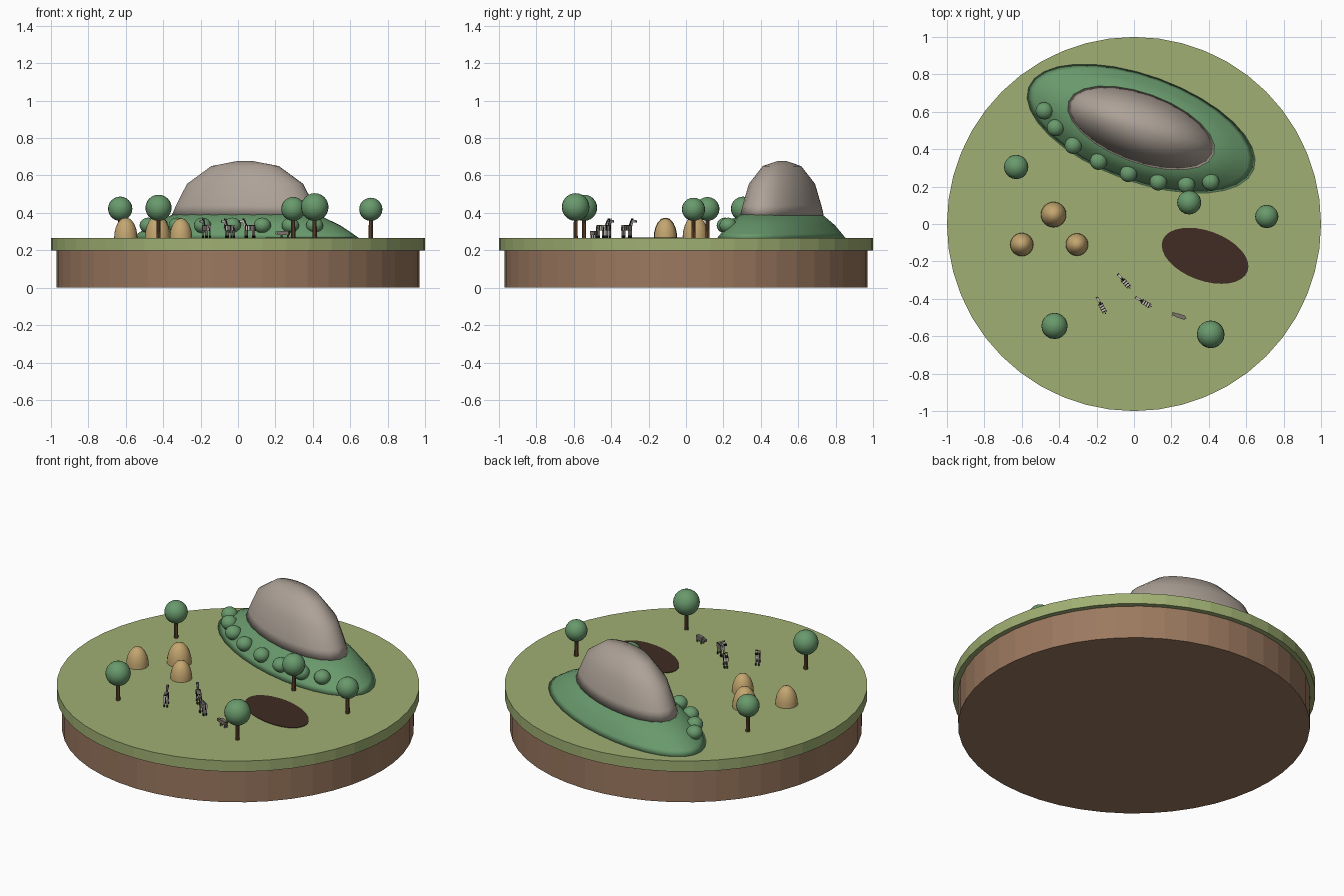
import bpy, bmesh, math
from mathutils import Matrix, Vector

cube = bpy.data.objects.get("Cube")
if cube:
    bpy.data.objects.remove(cube, do_unlink=True)

GROUND = 0.265
TILT = math.radians(-20)


def material(name, r, g, b):
    m = bpy.data.materials.new(name)
    m.use_nodes = True
    m.diffuse_color = (r, g, b, 1)
    bsdf = next(n for n in m.node_tree.nodes if n.type == 'BSDF_PRINCIPLED')
    bsdf.inputs["Base Color"].default_value = (r, g, b, 1)
    bsdf.inputs["Roughness"].default_value = 0.9
    return m


grass = material("grass green", 0.35, 0.43, 0.17)
soil = material("soil brown", 0.33, 0.19, 0.115)
mud = material("dark mud", 0.05, 0.025, 0.017)
leaf = material("leaf green", 0.14, 0.32, 0.15)
stone = material("warm stone", 0.42, 0.36, 0.31)
straw = material("straw", 0.55, 0.38, 0.16)
bark = material("bark", 0.16, 0.08, 0.04)
white = material("pale hide", 0.6, 0.55, 0.5)
black = material("black stripe", 0.015, 0.013, 0.012)
grey = material("grey hide", 0.2, 0.17, 0.15)


def finish(name, bm, mats, loc=(0, 0, 0), turn=0.0, smooth=None):
    """Turn a bmesh into an object; smooth is the largest softened angle."""
    bmesh.ops.recalc_face_normals(bm, faces=bm.faces)
    mesh = bpy.data.meshes.new(name)
    bm.to_mesh(mesh)
    bm.free()
    for m in mats:
        mesh.materials.append(m)
    ob = bpy.data.objects.new(name, mesh)
    bpy.context.scene.collection.objects.link(ob)
    ob.location = loc
    ob.rotation_euler.z = turn
    if smooth is not None:
        bpy.ops.object.select_all(action='DESELECT')
        ob.select_set(True)
        bpy.context.view_layer.objects.active = ob
        bpy.ops.object.shade_smooth_by_angle(angle=math.radians(smooth))
    return ob


def lathe(name, profile, mat, loc, sx=1, sy=1, turn=0.0, segs=32, smooth=30):
    """Closed round or oval solid from (radius, height) pairs."""
    bm = bmesh.new()
    rings = []
    for r, z in profile:
        rings.append([bm.verts.new((r * sx * math.cos(a), r * sy * math.sin(a), z))
                      for a in (math.tau * i / segs for i in range(segs))])
    for low, high in zip(rings, rings[1:]):
        for i in range(segs):
            j = (i + 1) % segs
            bm.faces.new((low[i], low[j], high[j], high[i]))
    bm.faces.new(rings[0][::-1])
    bm.faces.new(rings[-1])
    return finish(name, bm, [mat], loc, turn, smooth)


def ball(name, mat, loc, r, flat=1.0):
    bm = bmesh.new()
    bmesh.ops.create_uvsphere(bm, u_segments=20, v_segments=12, radius=r,
                              matrix=Matrix.Diagonal((1, 1, flat, 1)))
    return finish(name, bm, [mat], loc, smooth=60)


def box(bm, centre, size, index=0, pitch=0.0):
    mat = (Matrix.Translation(Vector(centre)) @ Matrix.Rotation(pitch, 4, 'Y')
           @ Matrix.Diagonal((*size, 1)))
    verts = bmesh.ops.create_cube(bm, size=1, matrix=mat)["verts"]
    for f in {f for v in verts for f in v.link_faces}:
        f.material_index = index


# Round base: soil slab with an overhanging grass layer
lathe("soil_base", [(0.97, 0), (0.97, 0.2)], soil, (0, 0, 0), segs=48, smooth=5)
lathe("grass_layer", [(1, 0.2), (1, GROUND)], grass, (0, 0, 0), segs=48, smooth=5)

# Watering hole, a thin oval plate
lathe("watering_hole", [(1, 0), (1, 0.003)], mud, (0.38, -0.17, GROUND),
      0.242, 0.133, TILT)

# Oval hill with a rock dome on top
hill = (0.038, 0.51, GROUND)
lathe("hill_slope", [(1, 0), (0.94, 0.025), (0.83, 0.07), (0.64, 0.125)],
      leaf, hill, 0.641, 0.284, TILT, smooth=180)
lathe("rock_dome", [(1, 0), (0.94, 0.055), (0.79, 0.17), (0.46, 0.265),
                    (0.12, 0.291)],
      stone, (0.038, 0.513, 0.385), 0.415, 0.186, TILT, 24, 180)

# Row of bushes along the foot of the hill
bushes = [(-0.48, 0.605), (-0.42, 0.515), (-0.325, 0.42), (-0.19, 0.335),
          (-0.03, 0.27), (0.13, 0.225), (0.28, 0.21), (0.41, 0.225)]
for x, y in bushes:
    ball("bush", leaf, (x, y, 0.333), 0.046, 0.9)

# Round trees: x, y, crown radius
trees = [(-0.63, 0.305, 0.065), (0.295, 0.115, 0.064), (0.71, 0.04, 0.062),
         (-0.425, -0.545, 0.07), (0.41, -0.59, 0.074)]
for x, y, r in trees:
    lathe("tree_trunk", [(0.012, 0), (0.01, 0.13)], bark, (x, y, GROUND), segs=10)
    ball("tree_crown", leaf, (x, y, 0.357 + r), r)

# Domed straw huts: x, y, radius
dome = [(1, 0), (0.98, 0.25), (0.88, 0.5), (0.7, 0.74), (0.4, 0.94), (0.12, 1)]
for x, y, r in [(-0.43, 0.05, 0.068), (-0.6, -0.11, 0.062), (-0.305, -0.11, 0.06)]:
    lathe("straw_hut", [(a * r, h * 1.75 * r) for a, h in dome], straw,
          (x, y, GROUND), segs=24, smooth=60)


# Striped grazing animals, facing local +x
def striped_animal(x, y, heading):
    bm = bmesh.new()
    box(bm, (-0.01, 0, 0.055), (0.058, 0.024, 0.026))
    for i in range(4):
        box(bm, (-0.031 + i * 0.014, 0, 0.055), (0.006, 0.026, 0.028), 1)
    for side in (-1, 1):
        for lx in (-0.033, 0.013):
            box(bm, (lx, side * 0.008, 0.03), (0.007, 0.007, 0.03))
            box(bm, (lx, side * 0.008, 0.0075), (0.008, 0.008, 0.015), 1)
        box(bm, (0.029, side * 0.005, 0.1), (0.004, 0.004, 0.008), 1)
    box(bm, (0.022, 0, 0.075), (0.012, 0.012, 0.036), 0, 0.4)
    box(bm, (0.016, 0, 0.08), (0.005, 0.005, 0.036), 1, 0.4)
    box(bm, (0.038, 0, 0.09), (0.026, 0.013, 0.013))
    box(bm, (0.052, 0, 0.088), (0.008, 0.014, 0.011), 1)
    box(bm, (-0.042, 0, 0.05), (0.004, 0.004, 0.026), 1, 0.2)
    finish("striped_animal", bm, [white, black], (x, y, GROUND), math.radians(heading))


striped_animal(-0.05, -0.31, 131)
striped_animal(0.055, -0.42, 149)
striped_animal(-0.173, -0.44, 118)

# Small grey hog near the water
bm = bmesh.new()
box(bm, (-0.008, 0, 0.028), (0.05, 0.022, 0.022))
box(bm, (0.027, 0, 0.027), (0.026, 0.017, 0.015))
box(bm, (-0.036, 0, 0.033), (0.008, 0.003, 0.003), 1)
for side in (-1, 1):
    box(bm, (0.034, side * 0.01, 0.024), (0.006, 0.004, 0.005), 2)
    for lx in (-0.026, 0.01):
        box(bm, (lx, side * 0.007, 0.009), (0.006, 0.006, 0.018))
finish("grey_hog", bm, [grey, black, white], (0.242, -0.492, GROUND), math.radians(162))
